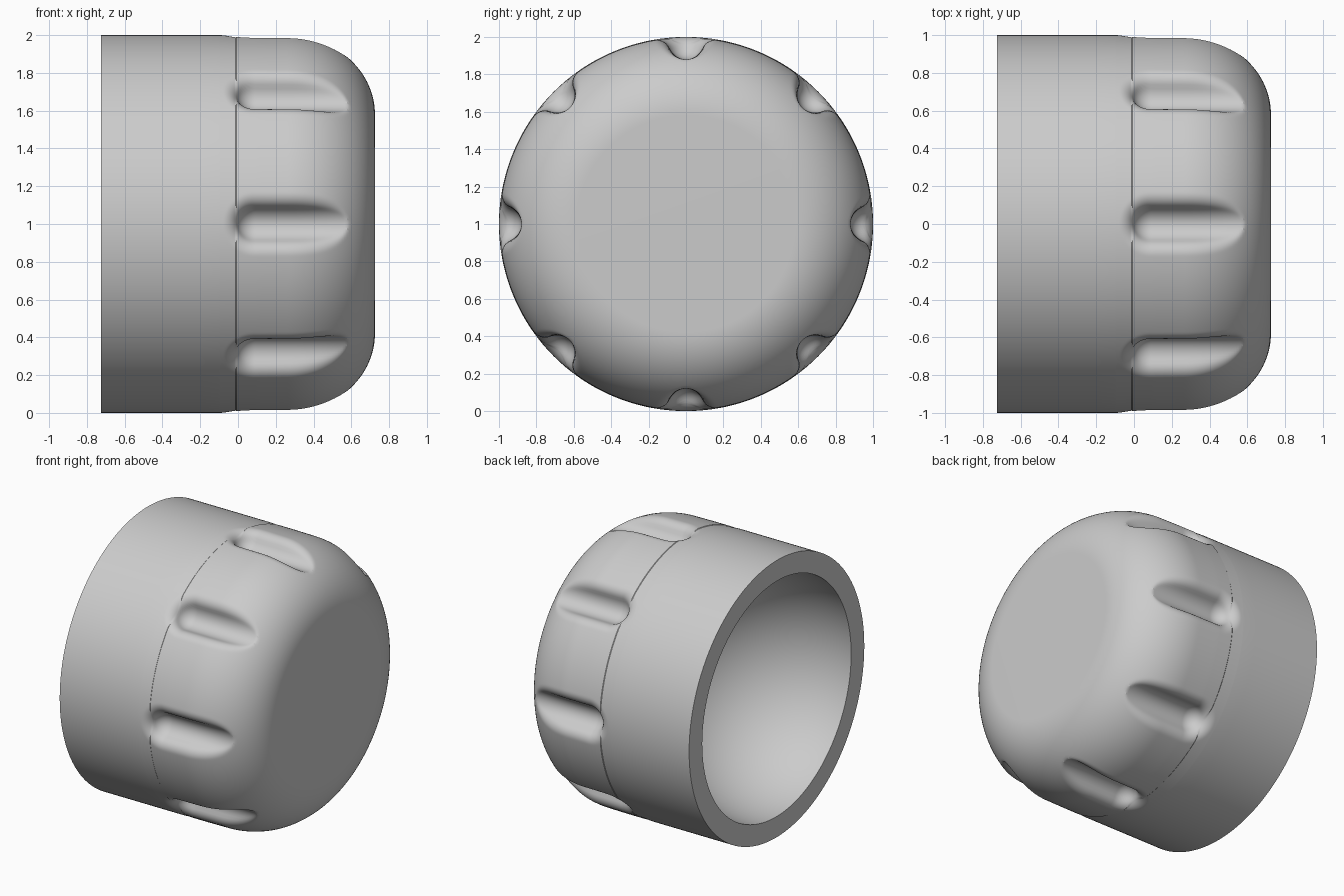
import bpy, bmesh
from math import pi, sin, cos, atan2, hypot, sqrt
from mathutils import Vector

SEGMENTS = 640
END = 0.725           # half length along x
BORE = 0.85           # radius of the hollow
FLUTE, FILLET = 0.1, 0.08
FLUTE_AXIS = 0.98     # distance of each flute's centre line from the cap's axis
FLUTE_START = 0.09

if "Cube" in bpy.data.objects:
    bpy.data.objects.remove(bpy.data.objects["Cube"])

grey = bpy.data.materials.new("plain grey")
grey.use_nodes = True
colour = (0.6, 0.6, 0.6, 1)
grey.diffuse_color = colour
grey.node_tree.nodes["Principled BSDF"].inputs["Base Color"].default_value = colour


def line(a, b, steps):
    """Evenly spaced (x, radius) points from a towards b, without b."""
    return [(a[0] + (b[0] - a[0]) * i / steps, a[1] + (b[1] - a[1]) * i / steps)
            for i in range(steps)]


def dome(x, r, width, height, steps):
    """Quarter ellipse from the side wall round to the end."""
    return [(x + width * sin(pi / 2 * i / steps),
             r - height + height * cos(pi / 2 * i / steps)) for i in range(steps + 1)]


def revolve(bm, profile):
    """Spin a profile round the x axis and return its new vertices."""
    before = set(bm.verts)
    verts = [bm.verts.new((x, 0, r)) for x, r in profile]
    edges = [bm.edges.new(pair) for pair in zip(verts, verts[1:])]
    bmesh.ops.spin(bm, geom=verts + edges, cent=(0, 0, 0), axis=(1, 0, 0),
                   angle=2 * pi, steps=SEGMENTS, use_merge=True)
    return [v for v in bm.verts if v not in before]


def carve(v):
    """Sink a round flute with filleted edges at every eighth of a turn."""
    r = hypot(v.co.y, v.co.z)
    reach = FLUTE + FILLET
    drop = FLUTE_AXIS - r + FILLET
    if drop >= reach:
        return
    angle = atan2(v.co.y, v.co.z)
    side = r * sin(angle - round(angle / (pi / 4)) * pi / 4)
    q = hypot(side, max(0, FLUTE_START - v.co.x))
    edge = sqrt(reach ** 2 - drop ** 2)
    if q >= edge:
        return
    if q < edge * FLUTE / reach:
        new = FLUTE_AXIS - sqrt(FLUTE ** 2 - q ** 2)
    else:
        new = r - FILLET + sqrt(FILLET ** 2 - (edge - q) ** 2)
    v.co.y *= new / r
    v.co.z *= new / r


bm = bmesh.new()

# Outer shell: plain skirt, fine seam, fluted grip and domed end
outer = line((-END, 1), (-0.1, 1), 6)
outer += line((-0.1, 1), (-0.012, 0.996), 14)
outer += [(-0.012, 0.996)]
outer += line((-0.008, 0.999), (0.1, 0.999), 16)
outer += line((0.1, 0.999), (0.26, 0.997), 6)
outer += dome(0.26, 0.997, END - 0.26, 0.417, 44)
outer.append((END, 0))
for vert in revolve(bm, outer):
    carve(vert)

# Bowl-shaped hollow and flat open rim
revolve(bm, [(-END, 1)] + dome(-END, BORE, BORE, BORE, 40))

bmesh.ops.remove_doubles(bm, verts=bm.verts, dist=0.0005)
bmesh.ops.recalc_face_normals(bm, faces=bm.faces)
bmesh.ops.translate(bm, verts=bm.verts, vec=Vector((0, 0, 1)))

mesh = bpy.data.meshes.new("fluted_cap")
bm.to_mesh(mesh)
bm.free()
mesh.materials.append(grey)
cap = bpy.data.objects.new("fluted_cap", mesh)
bpy.context.collection.objects.link(cap)

bpy.ops.object.select_all(action="DESELECT")
cap.select_set(True)
bpy.context.view_layer.objects.active = cap
bpy.ops.object.shade_smooth_by_angle(angle=pi / 6)
